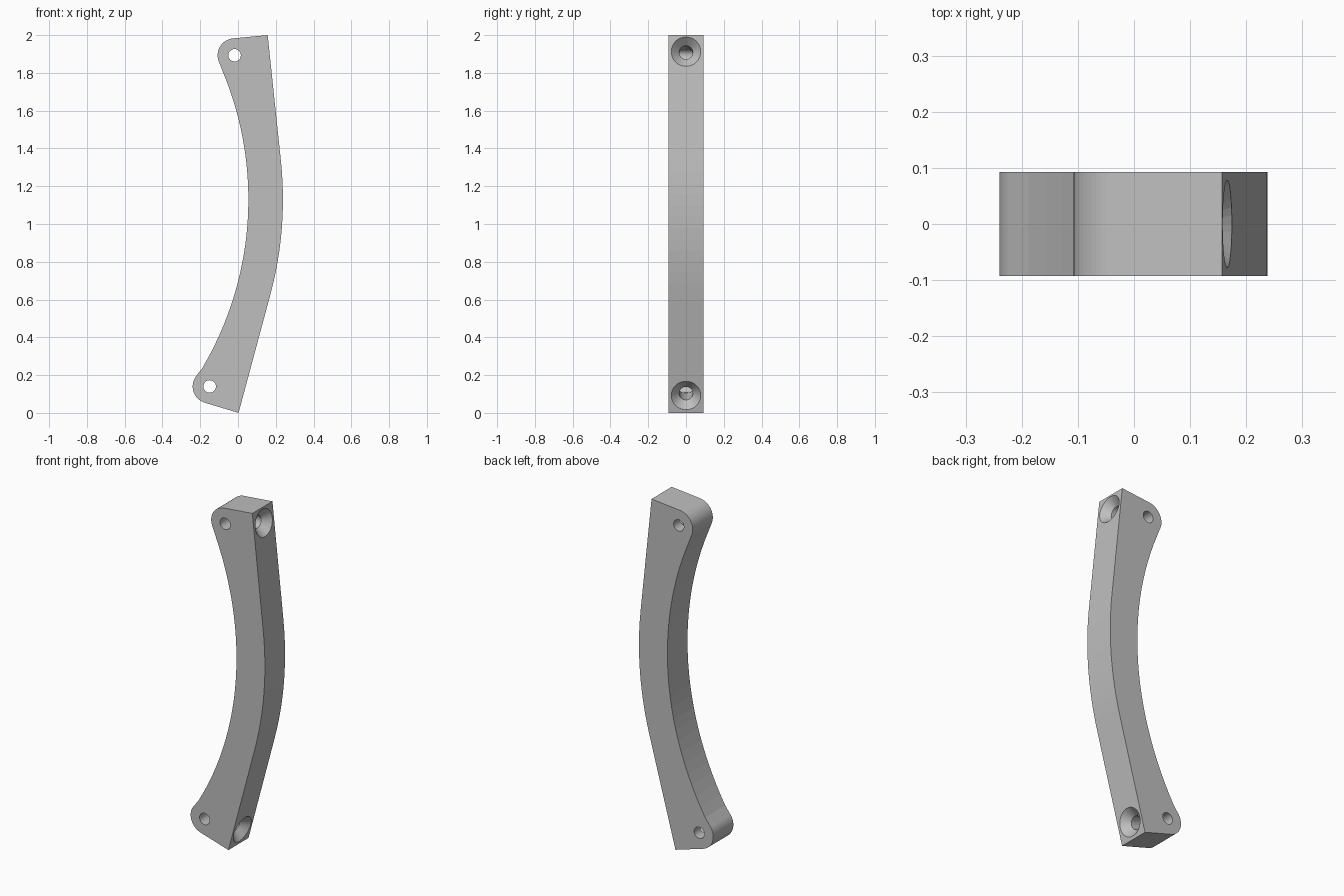
import bpy, bmesh
from math import radians, degrees, sin, cos, atan2, acos, hypot, pi
from mathutils import Vector, Matrix

cube = bpy.data.objects.get("Cube")
if cube:
    bpy.data.objects.remove(cube, do_unlink=True)

# Main dimensions of the curved handle, drawn in the XZ plane
HALF_DEPTH = 0.0925
BOW = Vector((-1.70, 1.13))          # centre shared by inner and outer bow
R_IN, R_OUT = 1.755, 1.938
PIN_TOP, PIN_LOW = Vector((-0.018, 1.893)), Vector((-0.150, 0.140))
TIP_TOP, TIP_LOW = Vector((0.157, 2.0)), Vector((0.003, 0.0))
R_EAR, R_PIN = 0.09, 0.033
R_SINK, R_DRILL, SINK_DEPTH = 0.078, 0.036, 0.043

grey = bpy.data.materials.new("plain grey")
grey.use_nodes = True
colour = (0.52, 0.52, 0.52, 1)
grey.diffuse_color = colour
grey.node_tree.nodes["Principled BSDF"].inputs["Base Color"].default_value = colour


def make_object(name, bm):
    bmesh.ops.recalc_face_normals(bm, faces=bm.faces)
    mesh = bpy.data.meshes.new(name)
    bm.to_mesh(mesh)
    bm.free()
    mesh.materials.append(grey)
    obj = bpy.data.objects.new(name, mesh)
    bpy.context.scene.collection.objects.link(obj)
    return obj


def arc(centre, radius, start, end, steps):
    angles = [start + (end - start) * i / steps for i in range(steps + 1)]
    return [centre + radius * Vector((cos(a), sin(a))) for a in angles]


def angle_to(a, b):
    return atan2(b.y - a.y, b.x - a.x)


def tangent_angle(tip, side):
    # angle on the outer bow where the straight edge from the tip touches it
    return angle_to(BOW, tip) - side * acos(R_OUT / (tip - BOW).length)


top_face = tangent_angle(TIP_TOP, 1)
low_face = tangent_angle(TIP_LOW, -1)
top_in, low_in = angle_to(BOW, PIN_TOP), angle_to(BOW, PIN_LOW)

# Outline: outer bow, upper ear, inner bow, lower ear
outline = [TIP_LOW]
outline += arc(BOW, R_OUT, low_face, top_face, 12)
outline += [TIP_TOP]
outline += arc(PIN_TOP, R_EAR, top_face + pi / 2, top_in + pi, 16)
outline += arc(BOW, R_IN, top_in, low_in, 28)[1:-1]
outline += arc(PIN_LOW, R_EAR, low_in + pi, low_face + 1.5 * pi, 16)

bm = bmesh.new()
face = bm.faces.new([bm.verts.new((p.x, -HALF_DEPTH, p.y)) for p in outline])
moved = bmesh.ops.extrude_face_region(bm, geom=[face])["geom"]
bmesh.ops.translate(bm, vec=(0, 2 * HALF_DEPTH, 0),
                    verts=[v for v in moved if isinstance(v, bmesh.types.BMVert)])
handle = make_object("curved_handle", bm)


def lathe(name, profile, origin, axis, sides=32):
    # solid of revolution from (radius, height) pairs along an axis
    bm = bmesh.new()
    rings = [[bm.verts.new((r * cos(2 * pi * i / sides), r * sin(2 * pi * i / sides), h))
              for i in range(sides)] for r, h in profile]
    for low, high in zip(rings, rings[1:]):
        for i in range(sides):
            j = (i + 1) % sides
            bm.faces.new((low[i], low[j], high[j], high[i]))
    bm.faces.new(rings[0])
    bm.faces.new(rings[-1])
    turn = Vector((0, 0, 1)).rotation_difference(axis).to_matrix().to_4x4()
    bm.transform(Matrix.Translation(origin) @ turn)
    obj = make_object(name, bm)
    obj.hide_render = True
    return obj


def cut(cutter):
    mod = handle.modifiers.new("hole", "BOOLEAN")
    mod.operation = "DIFFERENCE"
    mod.solver = "EXACT"
    mod.object = cutter
    bpy.context.view_layer.objects.active = handle
    bpy.ops.object.modifier_apply(modifier=mod.name)
    bpy.data.objects.remove(cutter, do_unlink=True)


# Each end: a countersunk screw hole running into a cross pin hole
for end, pin, tip, slope in (("upper", PIN_TOP, TIP_TOP, top_face),
                             ("lower", PIN_LOW, TIP_LOW, low_face)):
    outward = Vector((cos(slope), sin(slope)))
    reach = (tip - pin).dot(outward)
    over = 0.01
    screw = [(R_DRILL, 0), (R_DRILL, reach - SINK_DEPTH), (R_SINK, reach),
             (R_SINK + over, reach + over)]
    centre = Vector((pin.x, 0, pin.y))
    cut(lathe(end + "_screw_cutter", screw, centre, Vector((outward.x, 0, outward.y))))
    cut(lathe(end + "_pin_cutter", [(R_PIN, -0.2), (R_PIN, 0.2)], centre, Vector((0, 1, 0))))
